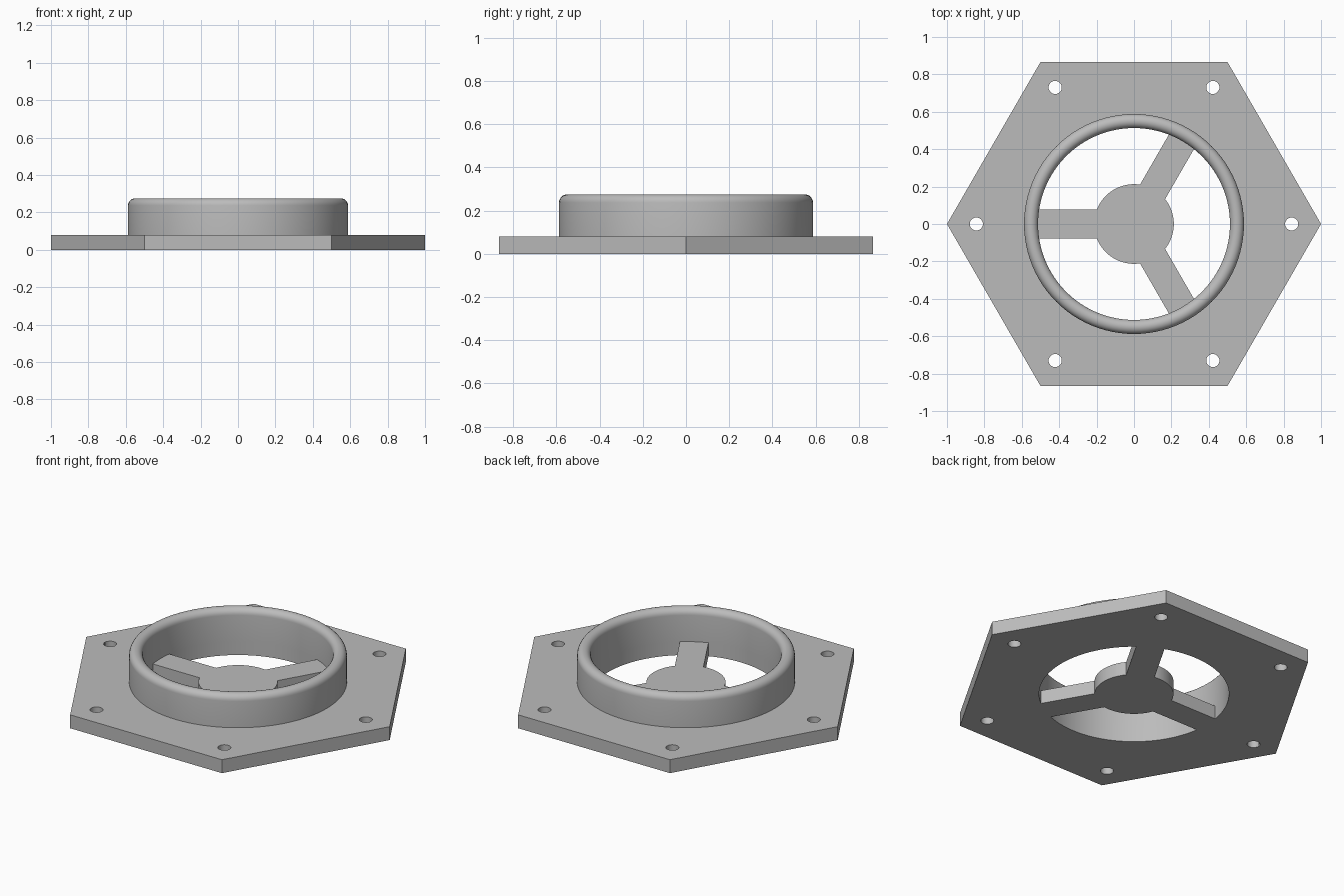
import bpy, bmesh, math

if "Cube" in bpy.data.objects:
    bpy.data.objects.remove(bpy.data.objects["Cube"])

T = 0.08            # plate thickness
R_IN, R_OUT = 0.513, 0.588
TOP = 0.275         # top of the collar
SEG = 96

grey = bpy.data.materials.new("plain grey")
grey.diffuse_color = (0.5, 0.5, 0.5, 1)
grey.use_nodes = True
grey.node_tree.nodes["Principled BSDF"].inputs["Base Color"].default_value = grey.diffuse_color


def prism(name, sides, radius, x=0, y=0, z0=0, z1=T):
    bpy.ops.mesh.primitive_cylinder_add(vertices=sides, radius=radius, depth=z1 - z0,
                                        location=(x, y, (z0 + z1) / 2))
    ob = bpy.context.object
    ob.name = name
    return ob


def boolean(target, tool, operation):
    mod = target.modifiers.new("bool", 'BOOLEAN')
    mod.object, mod.operation, mod.solver = tool, operation, 'EXACT'
    bpy.context.view_layer.objects.active = target
    bpy.ops.object.modifier_apply(modifier=mod.name)
    bpy.data.objects.remove(tool, do_unlink=True)


def finish(ob):
    ob.data.materials.clear()
    ob.data.materials.append(grey)
    bpy.ops.object.select_all(action='DESELECT')
    ob.select_set(True)
    bpy.context.view_layer.objects.active = ob
    bpy.ops.object.shade_smooth_by_angle(angle=math.radians(30))


# Hexagonal base plate, one corner on +x
plate = prism("base_plate", 6, 1.0)
for v in plate.data.vertices:
    a = round(math.atan2(v.co.y, v.co.x) / (math.pi / 6)) * math.pi / 6 + math.pi / 6
    v.co.x, v.co.y = math.cos(a), math.sin(a)

# Central bore and six bolt holes
boolean(plate, prism("bore", SEG, R_IN, z0=-0.1, z1=0.2), 'DIFFERENCE')
for i in range(6):
    a = i * math.pi / 3
    hole = prism("bolt_hole", 32, 0.035, 0.843 * math.cos(a), 0.843 * math.sin(a), -0.1, 0.2)
    boolean(plate, hole, 'DIFFERENCE')

# Hub carried by three spokes
hub = prism("hub", SEG, 0.213)
for deg in (60, 180, 300):
    a = math.radians(deg)
    bpy.ops.mesh.primitive_cube_add(size=1, location=(0.275 * math.cos(a), 0.275 * math.sin(a), T / 2),
                                    rotation=(0, 0, a))
    spoke = bpy.context.object
    spoke.scale = (0.55, 0.155, T)
    boolean(hub, spoke, 'UNION')
boolean(plate, hub, 'UNION')
finish(plate)

# Collar with a fully rounded rim, lathed around z
r = (R_OUT - R_IN) / 2
mid = (R_OUT + R_IN) / 2
profile = [(R_OUT, T)]
profile += [(mid + r * math.cos(math.pi * k / 12), TOP - r + r * math.sin(math.pi * k / 12))
            for k in range(13)]
profile += [(R_IN, T)]
bm = bmesh.new()
verts = [bm.verts.new((x, 0, z)) for x, z in profile]
edges = [bm.edges.new(p) for p in zip(verts, verts[1:])]
bmesh.ops.spin(bm, geom=verts + edges, cent=(0, 0, 0), axis=(0, 0, 1),
               angle=2 * math.pi, steps=SEG)
bmesh.ops.remove_doubles(bm, verts=bm.verts, dist=1e-4)
bmesh.ops.recalc_face_normals(bm, faces=bm.faces)
# Outer wall must face outwards
side = max(bm.faces, key=lambda f: f.calc_center_median().xy.length)
if side.normal.xy.dot(side.calc_center_median().xy) < 0:
    bmesh.ops.reverse_faces(bm, faces=bm.faces)
mesh = bpy.data.meshes.new("collar")
bm.to_mesh(mesh)
bm.free()
collar = bpy.data.objects.new("collar", mesh)
bpy.context.collection.objects.link(collar)
finish(collar)
